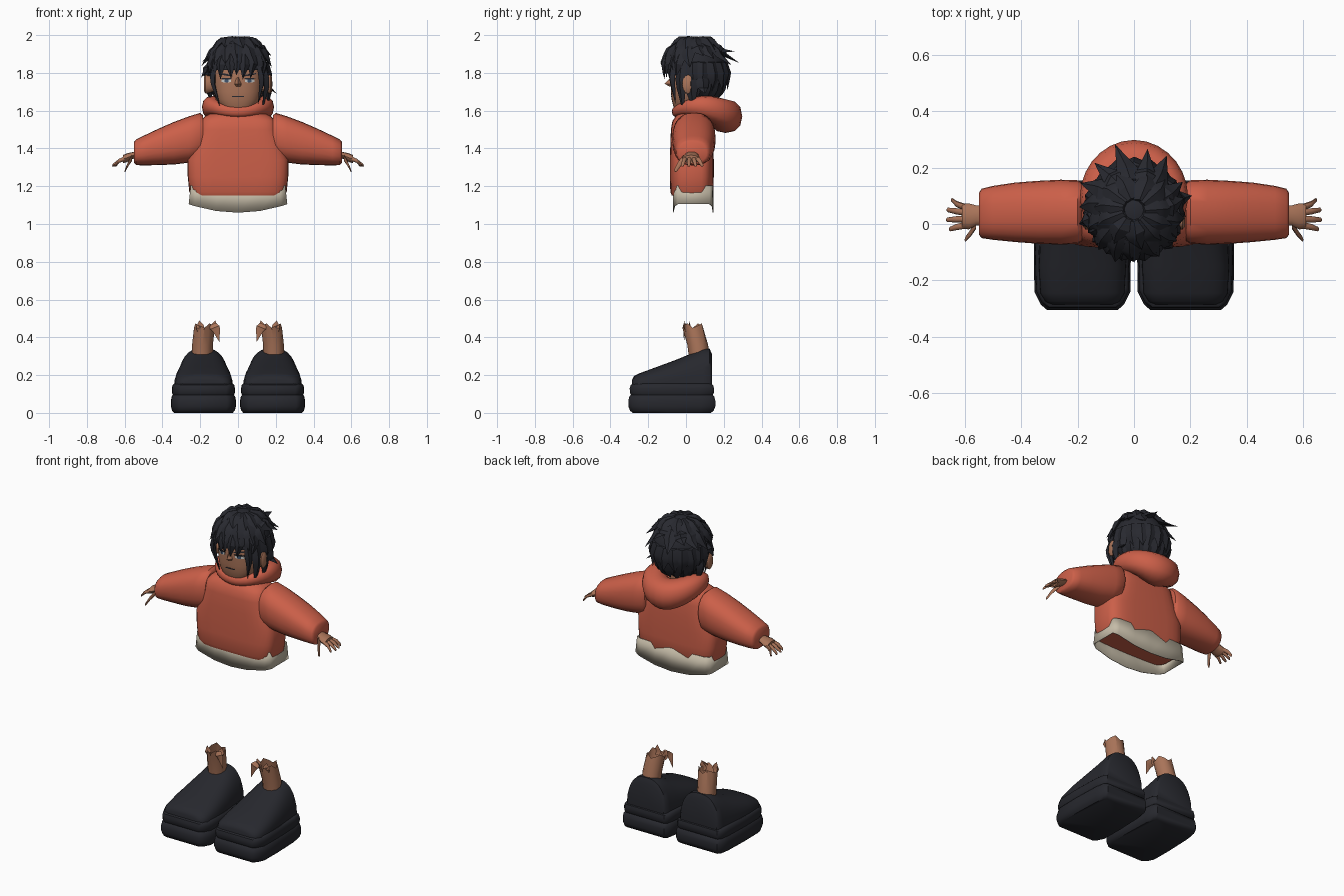
import bpy, bmesh, math, random
from mathutils import Vector as V

if "Cube" in bpy.data.objects:
    bpy.data.objects.remove(bpy.data.objects["Cube"])

random.seed(4)


def material(name, rgb):
    m = bpy.data.materials.new(name)
    m.diffuse_color = (*rgb, 1)
    m.use_nodes = True
    m.node_tree.nodes["Principled BSDF"].inputs["Base Color"].default_value = m.diffuse_color
    return m


RED = material("hoodie_red", (0.60, 0.115, 0.066))
SKIN = material("skin", (0.40, 0.175, 0.10))
HAIR = material("hair_black", (0.021, 0.022, 0.029))
SHOE = material("shoe_black", (0.020, 0.021, 0.027))
BEIGE = material("shirt_beige", (0.56, 0.50, 0.39))
WHITE = material("eye_white", (0.60, 0.60, 0.58))
IRIS = material("iris_blue", (0.05, 0.09, 0.16))


def loft(bm, rings, caps=(True, True)):
    rows = [[bm.verts.new(p) for p in r] for r in rings]
    n = len(rows[0])
    for a, b in zip(rows, rows[1:]):
        for i in range(n):
            j = (i + 1) % n
            bm.faces.new((a[i], a[j], b[j], b[i]))
    if caps[0]:
        bm.faces.new(rows[0][::-1])
    if caps[1]:
        bm.faces.new(rows[-1])


def finish(bm, name, mat, angle=35, thick=0):
    bmesh.ops.remove_doubles(bm, verts=bm.verts, dist=0.0003)
    bmesh.ops.recalc_face_normals(bm, faces=bm.faces)
    me = bpy.data.meshes.new(name)
    bm.to_mesh(me)
    bm.free()
    me.materials.append(mat)
    ob = bpy.data.objects.new(name, me)
    bpy.context.collection.objects.link(ob)
    bpy.ops.object.select_all(action='DESELECT')
    ob.select_set(True)
    bpy.context.view_layer.objects.active = ob
    bpy.ops.object.shade_smooth_by_angle(angle=math.radians(angle))
    if thick:
        ob.modifiers.new("thickness", 'SOLIDIFY').thickness = thick
    return ob


def oval(n, a, b, e=2.0):
    """Superellipse outline, e > 2 is boxier."""
    out = []
    for i in range(n):
        t = 2 * math.pi * i / n
        c, s = math.cos(t), math.sin(t)
        out.append((a * math.copysign(abs(c) ** (2 / e), c),
                    b * math.copysign(abs(s) ** (2 / e), s)))
    return out


def level(z, hx, y0, y1, e=2.0, n=32):
    return [(x, y + (y0 + y1) / 2, z) for x, y in oval(n, hx, (y1 - y0) / 2, e)]


def blade(bm, a, b, c, w, normal, t=0.018):
    """Pointed lock: ridged strip from a through b to the tip c."""
    a, b, c, n = V(a), V(b), V(c), V(normal).normalized()
    s = (c - a).cross(n).normalized()
    ring = lambda p, k: [p - s * w * k, p + n * t * k, p + s * w * k, p - n * t * k]
    loft(bm, [ring(a, .7), ring(a.lerp(b, .6) + n * .006, 1), ring(b, .8), ring(c, .01)])


def tube(bm, pts, radii, n=10, flat=1.0):
    """Tapered limb running mostly along x."""
    loft(bm, [[(p[0], p[1] + y, p[2] + z * flat) for y, z in oval(n, r, r)]
              for p, r in zip(pts, radii)])


# Hoodie body
bm = bmesh.new()
loft(bm, [level(*s) for s in [
    (1.15, .245, -.075, .135, 4), (1.17, .258, -.083, .145, 4), (1.25, .266, -.085, .147, 4),
    (1.34, .268, -.085, .147, 4), (1.42, .235, -.083, .145, 4), (1.50, .205, -.080, .140, 4),
    (1.545, .198, -.072, .132, 4), (1.57, .175, -.055, .12, 3), (1.60, .11, -.03, .11, 2)]])
finish(bm, "hoodie_body", RED, 50)

# Undershirt hem: boxy open band dipping at front and back
bm = bmesh.new()
plan = [(-.25, -.045), (-.22, -.062), (-.11, -.068), (0, -.07), (.11, -.068), (.22, -.062), (.25, -.045),
        (.25, .125), (.22, .14), (.11, .144), (0, .146), (-.11, .144), (-.22, .14), (-.25, .125)]
low = [(x * 1.045, y, 1.06 + .045 * (x / .25) ** 2) for x, y in plan]
loft(bm, [low, [(x, y, 1.205) for x, y in plan]], (False, False))
finish(bm, "shirt_hem", BEIGE, 30, .004)

# Hood: ring around the neck, swelling at the back
bm = bmesh.new()
rings = []
for i in range(32):
    t = 2 * math.pi * i / 32
    k = (1 + math.sin(t)) / 2
    r = .03 + .058 * k ** 1.3
    px, py = .135 * math.cos(t), .055 + .10 * math.sin(t) + .055 * k ** 2
    zc = 1.595 + .03 * math.cos(t) ** 2 - .025 * k ** 3
    d = V((math.cos(t), math.sin(t), 0))
    rings.append([V((px, py, zc)) + d * u * r + V((0, 0, v * r)) for u, v in oval(12, 1, 1, 2.3)])
loft(bm, rings + rings[:1], (False, False))
finish(bm, "hood", RED, 50)

for side, tag in ((1, "left"), (-1, "right")):
    # Sleeve: x, low z, high z, front y, back y
    bm = bmesh.new()
    rings = []
    for x, z0, z1, y0, y1 in [(.185, 1.37, 1.575, -.06, .145), (.20, 1.34, 1.588, -.07, .155),
                              (.26, 1.325, 1.57, -.073, .157), (.34, 1.315, 1.54, -.07, .153),
                              (.42, 1.312, 1.505, -.064, .147), (.50, 1.310, 1.467, -.056, .135),
                              (.54, 1.312, 1.447, -.050, .125), (.55, 1.325, 1.435, -.037, .11)]:
        rings.append([(side * x, (y0 + y1) / 2 + y, (z0 + z1) / 2 + z)
                      for y, z in oval(24, (y1 - y0) / 2, (z1 - z0) / 2, 2.4)])
    loft(bm, rings)
    finish(bm, tag + "_sleeve", RED, 50)

    # Hand with four fingers and a thumb
    bm = bmesh.new()
    tube(bm, [(side * x, y, z) for x, y, z in
              [(.52, .03, 1.372), (.56, .03, 1.362), (.585, .027, 1.352), (.61, .027, 1.343)]],
         [.036, .036, .046, .044], 12, .5)
    for y0, y1, x1 in ((.058, .085, .645), (.04, .05, .66), (.018, .015, .662), (-.004, -.018, .652)):
        tube(bm, [(side * .595, y0, 1.348), (side * .63, (y0 + y1) / 2, 1.334),
                  (side * x1, y1, 1.311), (side * (x1 + .004), y1, 1.307)], [.012, .011, .008, .003], 8)
    tube(bm, [(side * .56, .0, 1.352), (side * .58, -.033, 1.32), (side * .597, -.054, 1.285),
              (side * .60, -.056, 1.279)], [.018, .013, .009, .003], 8)
    finish(bm, tag + "_hand", SKIN, 50)

    # Shoe sole: two bulging layers
    cx = side * .183
    half = [(.125, -.305), (.148, -.285), (.17, -.24), (.172, -.1), (.166, .08), (.155, .14), (.14, .155)]
    plan = half + [(-x, y) for x, y in half[::-1]]
    bm = bmesh.new()
    loft(bm, [[(cx + x * k, -.075 + (y + .075) * k, z) for x, y in plan] for z, k in
              [(0, .90), (.012, .965), (.035, 1), (.065, 1), (.088, .975), (.095, .94),
               (.105, .965), (.13, .97), (.147, .95), (.155, .90)]])
    finish(bm, tag + "_sole", SHOE, 40)

    # Shoe upper: arched sections from toe to heel
    bm = bmesh.new()
    rings = []
    for y, w, h in [(-.285, .11, .175), (-.275, .132, .195), (-.245, .15, .21), (-.15, .155, .245),
                    (-.05, .145, .282), (.03, .13, .315), (.09, .12, .342), (.125, .116, .34),
                    (.138, .105, .31)]:
        ring = []
        for i in range(17):
            t = math.pi * i / 16
            c, s = math.cos(t), max(math.sin(t), 0)
            flare = 1 + .2 * (1 - s) * max(0, (y + .1) / .24)
            ring.append((cx + w * flare * math.copysign(abs(c) ** .7, c), y, .14 + (h - .14) * s ** .7))
        rings.append(ring)
    loft(bm, rings)
    finish(bm, tag + "_shoe_upper", SHOE, 45)

    # Ankle: leaning open stump with a torn rim and an inner flap
    bm = bmesh.new()
    ring = oval(12, .055, .055)
    loft(bm, [[(side * (.19 + x), .075 + y, .26) for x, y in ring],
              [(side * (.188 + x), .062 + y, .36) for x, y in ring],
              [(side * (.178 + x), .036 + y, .45 + .012 * (i % 3)) for i, (x, y) in enumerate(ring)]],
         (True, False))
    blade(bm, (side * .20, 0, .43), (side * .20, -.005, .465), (side * .205, -.01, .49), .022, (0, -1, 0), .004)
    blade(bm, (side * .14, .02, .43), (side * .125, .02, .465), (side * .12, .015, .49), .02, (0, -1, 0), .004)
    blade(bm, (side * .135, .0, .47), (side * .115, -.01, .44), (side * .098, -.01, .375), .026, (0, -1, 0), .006)
    finish(bm, tag + "_ankle", SKIN, 35)

# Neck and head
bm = bmesh.new()
loft(bm, [level(1.52, .065, -.01, .12), level(1.68, .06, 0, .12)])
finish(bm, "neck", SKIN)
HEAD = [(1.588, .035, -.045, .0), (1.60, .062, -.058, .04), (1.625, .095, -.068, .09), (1.66, .118, -.076, .13),
        (1.70, .128, -.08, .15), (1.76, .134, -.08, .17), (1.85, .134, -.08, .18), (1.92, .10, -.05, .15),
        (1.95, .05, 0, .10)]
bm = bmesh.new()
loft(bm, [level(*h, 2.4) for h in HEAD])
finish(bm, "head", SKIN, 60)


def face_y(x, z):
    for (z0, *a), (z1, *b) in zip(HEAD, HEAD[1:]):
        if z0 <= z <= z1:
            k = (z - z0) / (z1 - z0)
            w, f, r = [p + (q - p) * k for p, q in zip(a, b)]
            return (f + r) / 2 - (r - f) / 2 * (1 - abs(x / w) ** 2.4) ** (1 / 2.4)


def plate(name, mat, x, z, w, h, off, tilt=0):
    """Thin painted strip following the face."""
    bm = bmesh.new()
    rings = []
    for i in range(5):
        u = -1 + i / 2
        px, pz = x + u * w, z + u * tilt
        hh = h * (1 - .5 * u * u)
        y = face_y(px, pz)
        rings.append([(px, y - off, pz - hh), (px, y - off, pz + hh), (px, y + .003, pz + hh), (px, y + .003, pz - hh)])
    loft(bm, rings)
    finish(bm, name, mat)


plate("mouth", HAIR, 0, 1.675, .033, .003, .003)
for s, tag in ((1, "left"), (-1, "right")):
    plate(tag + "_eye", WHITE, s * .062, 1.758, .026, .010, .003)
    plate(tag + "_iris", IRIS, s * .060, 1.758, .011, .010, .004)
    plate(tag + "_eyelid", HAIR, s * .062, 1.769, .030, .004, .005)
    plate(tag + "_eyebrow", HAIR, s * .062, 1.79, .034, .005, .005, s * .006)
    # Ear
    bm = bmesh.new()
    loft(bm, [[(s * x, .01 + y, 1.74 + z) for y, z in oval(12, a, b)]
              for x, a, b in ((.12, .02, .035), (.15, .028, .045), (.172, .03, .05), (.18, .02, .036))])
    finish(bm, tag + "_ear", SKIN, 50)

# Nose
bm = bmesh.new()
loft(bm, [[(-.01, -.076, 1.775), (0, -.083, 1.775), (.01, -.076, 1.775)],
          [(-.02, -.076, 1.74), (0, -.113, 1.742), (.02, -.076, 1.74)],
          [(-.016, -.074, 1.728), (0, -.088, 1.728), (.016, -.074, 1.728)]])
finish(bm, "nose", SKIN, 30)

# Hair: skull cap with an open face, then layered pointed locks
C = V((0, .05, 1.815))


def on_head(az, el, s=1.0):
    a, e = math.radians(az), math.radians(el)
    return C + s * V((.163 * math.cos(e) * math.cos(a), .168 * math.cos(e) * math.sin(a), .178 * math.sin(e)))


bm = bmesh.new()
bmesh.ops.create_uvsphere(bm, u_segments=28, v_segments=18, radius=1)
for v in bm.verts:
    v.co = C + V((v.co.x * .158, v.co.y * .163, v.co.z * .175))
drop = [f for f in bm.faces if f.calc_center_median().z < (1.80 if f.calc_center_median().y < .04 else 1.67)]
bmesh.ops.delete(bm, geom=drop, context='FACES')


def strand(az, e0, e1, tip, w, sweep=0):
    a, c = on_head(az, e0, .97), on_head(az + sweep, e1, tip)
    b = on_head(az + sweep * .5, e0 + (e1 - e0) * .6, 1.035)
    blade(bm, a, b, c, w, b - C)


rnd = random.uniform
for i in range(11):      # crown
    strand(i * 33 + rnd(-8, 8), 78, rnd(28, 40), 1.08, .04, 12)
for i in range(15):      # middle layer, longest at the back
    az = i * 24 + rnd(-6, 6)
    back = max(0, math.sin(math.radians(az)))
    strand(az, 52, rnd(2, 24), 1.15 + .27 * back + rnd(-.04, .04), .042, 10)
for i in range(11):      # lower back layer
    az = -5 + i * 19
    strand(az, 14, rnd(-40, -30), rnd(1.08, 1.2), .042, rnd(-8, 8))
for i in range(9):       # nape
    az = 10 + i * 20
    strand(az, -12, rnd(-68, -58), 1.12, .04, rnd(-6, 6))
for i in range(9):       # fringe
    strand(-152 + i * 15.5, 46, rnd(-16, -7), 1.03, .036, rnd(-10, 4))
# Hanging side locks: root, bend, tip, width
for a, b, c, w in [((.135, -.02, 1.84), (.15, -.025, 1.72), (.125, -.015, 1.585), .034),
                   ((.15, .03, 1.82), (.165, .03, 1.70), (.15, .04, 1.60), .038),
                   ((.11, -.07, 1.84), (.125, -.07, 1.74), (.105, -.055, 1.63), .022),
                   ((.15, .08, 1.80), (.165, .09, 1.72), (.205, .10, 1.69), .036),
                   ((-.125, -.05, 1.84), (-.132, -.05, 1.74), (-.092, -.04, 1.61), .018),
                   ((-.15, .07, 1.80), (-.155, .08, 1.70), (-.12, .07, 1.60), .036),
                   ((-.15, .02, 1.85), (-.17, .01, 1.81), (-.195, 0, 1.775), .03)]:
    blade(bm, a, b, c, w, (b[0], b[1] - .05, 0))
finish(bm, "hair", HAIR, 30)
